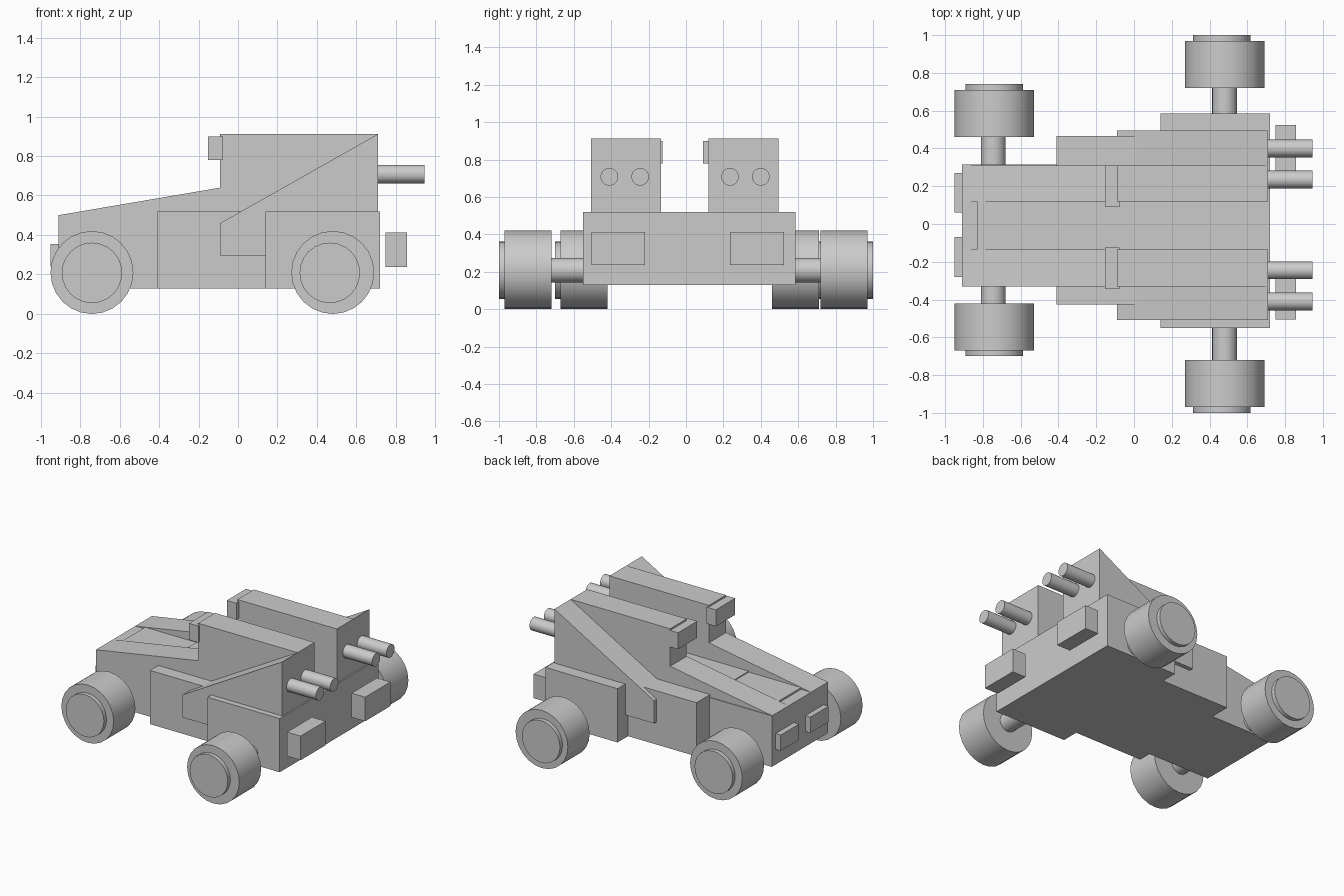
import bpy
import math
from mathutils import Matrix

if "Cube" in bpy.data.objects:
    bpy.data.objects.remove(bpy.data.objects["Cube"])


def prism(name, profile, y0, y1):
    """Extrude an x-z profile (listed anticlockwise seen from -y) along y."""
    n = len(profile)
    verts = [(x, y, z) for y in (y0, y1) for x, z in profile]
    faces = [tuple(range(n)), tuple(reversed(range(n, 2 * n)))]
    faces += [(i, i + n, (i + 1) % n + n, (i + 1) % n) for i in range(n)]
    mesh = bpy.data.meshes.new(name)
    mesh.from_pydata(verts, [], faces)
    mesh.update()
    ob = bpy.data.objects.new(name, mesh)
    bpy.context.collection.objects.link(ob)
    return ob


def box(name, x0, x1, y0, y1, z0, z1):
    return prism(name, [(x0, z0), (x1, z0), (x1, z1), (x0, z1)], y0, y1)


def rod(name, axis, a, b, u, z, r, sides=24):
    """Cylinder from a to b along axis; u is the other horizontal coordinate."""
    mid = (a + b) / 2
    loc, rot = ((mid, u, z), (0, math.pi / 2, 0)) if axis == 'x' else ((u, mid, z), (math.pi / 2, 0, 0))
    bpy.ops.mesh.primitive_cylinder_add(vertices=sides, radius=r, depth=abs(b - a), location=loc, rotation=rot)
    ob = bpy.context.object
    ob.name = name
    bpy.ops.object.shade_smooth_by_angle(angle=math.radians(35))
    return ob


# Body: three stepped blocks, widening towards the rear
box("nose_block", -0.91, -0.35, -0.33, 0.315, 0.13, 0.50)
box("nose_deck", -0.83, -0.41, -0.14, 0.125, 0.45, 0.513)
box("mid_block", -0.41, 0.30, -0.425, 0.465, 0.13, 0.52)
box("rear_block", 0.14, 0.72, -0.55, 0.585, 0.13, 0.52)

# Paired upper parts; each side has its own inner, seam and outer y
for side, inner, seam, outer in (("left", 0.12, 0.31, 0.495), ("right", -0.135, -0.33, -0.507)):
    lo, hi = sorted((inner, seam))
    prism(side + "_hood", [(-0.91, 0.45), (0.0, 0.45), (0.0, 0.655), (-0.91, 0.50)], lo, hi)
    box(side + "_pod", -0.09, 0.71, lo, hi, 0.45, 0.912)
    lo, hi = sorted((seam, outer))
    prism(side + "_buttress", [(-0.09, 0.295), (0.71, 0.295), (0.71, 0.912), (-0.09, 0.46)], lo, hi)

# Scoops on the pod fronts
box("left_scoop", -0.153, -0.077, 0.09, 0.31, 0.78, 0.90)
box("right_scoop", -0.153, -0.077, -0.345, -0.125, 0.78, 0.90)

# Lamps
for side, y0, y1 in (("left", 0.06, 0.27), ("right", -0.28, -0.07)):
    box(side + "_front_lamp", -0.95, -0.90, y0, y1, 0.24, 0.355)
for side, y0, y1 in (("left", 0.235, 0.525), ("right", -0.505, -0.22)):
    box(side + "_rear_lamp", 0.748, 0.857, y0, y1, 0.237, 0.412)

# Exhaust pipes
for i, y in enumerate((-0.41, -0.245, 0.235, 0.40)):
    rod(f"exhaust_pipe_{i}", 'x', 0.68, 0.945, y, 0.708, 0.047)

# Wheels: axle, tyre and hub; s is the side, d the shift of the centre line
for end, x, hub_x, tyre_y, d in (("front", -0.74, -0.74, 0.44, 0.02), ("rear", 0.48, 0.465, 0.72, 0.0)):
    for side, s in (("left", 1), ("right", -1)):
        a = s * tyre_y + d
        rod(f"{end}_{side}_axle", 'y', s * 0.25, a + s * 0.02, x - (0.005 if end == "front" else 0), 0.208, 0.066)
        rod(f"{end}_{side}_tyre", 'y', a, a + s * 0.25, x, 0.21, 0.21)
        rod(f"{end}_{side}_hub", 'y', a + s * 0.2, a + s * 0.28, hub_x, 0.208, 0.153)
